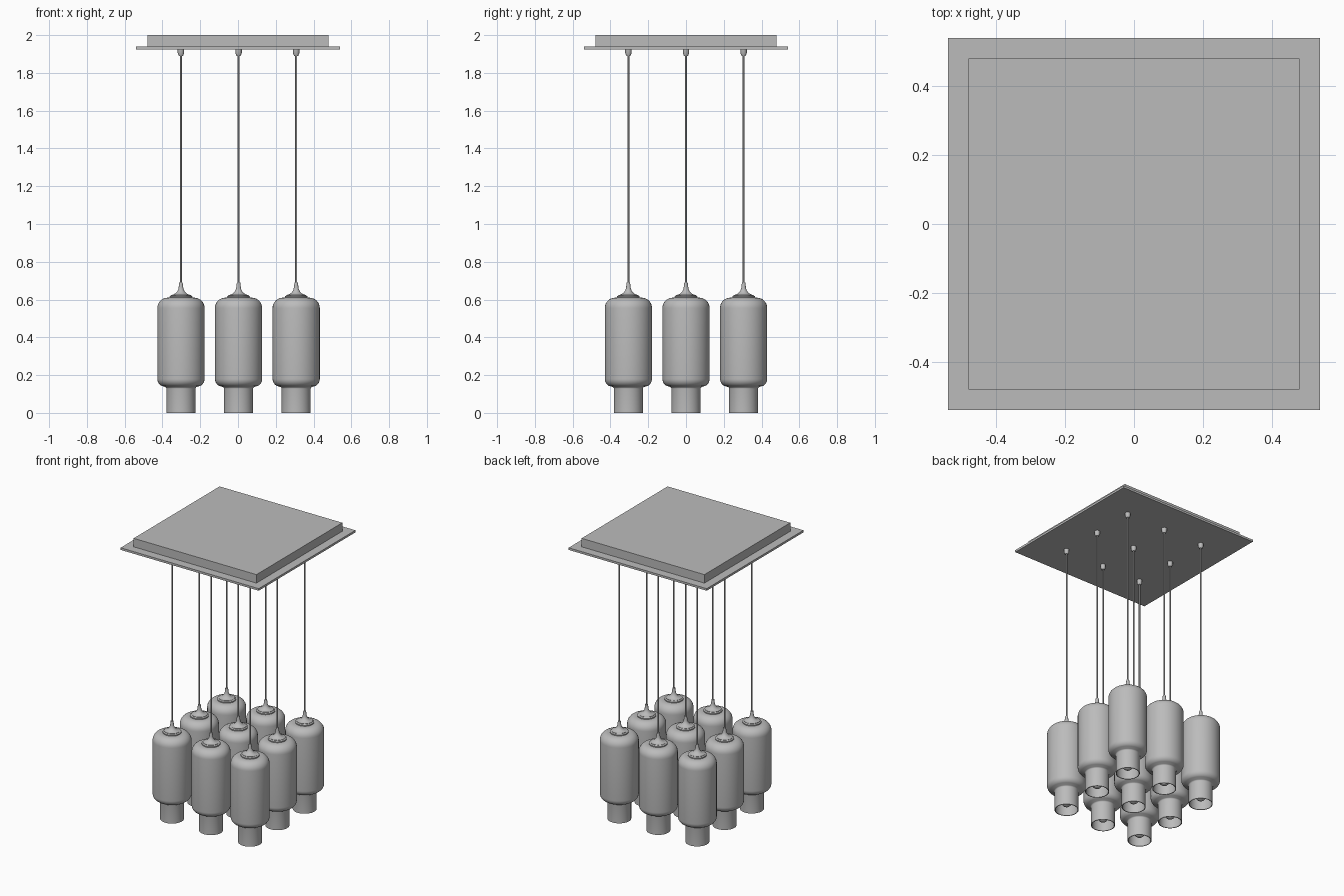
import bpy, math

cube = bpy.data.objects.get("Cube")
if cube:
    bpy.data.objects.remove(cube, do_unlink=True)

grey = bpy.data.materials.new("plain_grey")
grey.use_nodes = True
COLOUR = (0.5, 0.5, 0.5, 1)
grey.diffuse_color = COLOUR
grey.node_tree.nodes["Principled BSDF"].inputs["Base Color"].default_value = COLOUR


def plate(name, width, bottom, top):
    bpy.ops.mesh.primitive_cube_add(size=1, location=(0, 0, (bottom + top) / 2))
    ob = bpy.context.object
    ob.name = name
    ob.scale = (width, width, top - bottom)
    ob.data.materials.append(grey)


def lathe_mesh(name, profile, sides=40):
    """Revolve (radius, height) points around z; zero radius closes to a point."""
    verts, rings, faces = [], [], []
    for r, z in profile:
        count = sides if r > 0 else 1
        rings.append([len(verts) + i for i in range(count)])
        for i in range(count):
            a = 2 * math.pi * i / sides
            verts.append((r * math.cos(a), r * math.sin(a), z))
    for lo, hi in zip(rings, rings[1:]):
        for i in range(sides):
            j = (i + 1) % sides
            quad = [lo[i % len(lo)], lo[j % len(lo)], hi[j % len(hi)], hi[i % len(hi)]]
            faces.append(list(dict.fromkeys(quad)))
    mesh = bpy.data.meshes.new(name)
    mesh.from_pydata(verts, [], faces)
    mesh.materials.append(grey)
    return mesh


def arc(cr, cz, radius, start, end, steps=6):
    """Profile points on a circular arc, angles in degrees."""
    angles = [math.radians(start + (end - start) * i / steps) for i in range(steps + 1)]
    return [(cr + radius * math.cos(a), cz + radius * math.sin(a)) for a in angles]


# Ceiling mount
plate("ceiling_box", 0.96, 1.938, 2.0)
plate("ceiling_plate", 1.08, 1.925, 1.94)

# Glass shade: straight neck, wide body, rounded shoulders, thin open wall
WALL = 0.005
outer = ([(0.077, 0)] + arc(0.087, 0.128, 0.01, 180, 120, 3)
         + arc(0.083, 0.18, 0.042, -60, 0) + arc(0.07, 0.555, 0.055, 0, 90, 8)
         + [(0.02, 0.61)])
inner = ([(0.02, 0.605)] + arc(0.07, 0.555, 0.05, 90, 0, 8)
         + arc(0.083, 0.18, 0.037, 0, -60) + arc(0.087, 0.128, 0.015, 120, 180, 3)
         + [(0.077 - WALL, 0), (0.077, 0)])

# Flared cap with a collar round the cord
cap = ([(0, 0.606), (0.06, 0.606), (0.06, 0.617), (0.052, 0.622)]
       + arc(0.056, 0.668, 0.044, 265, 185, 7)
       + [(0.009, 0.69), (0, 0.69)])

# Lamp holder and long bulb inside the shade
holder = [(0, 0.42), (0.024, 0.42), (0.024, 0.606), (0, 0.606)]
bulb = ([(0, 0.025)] + arc(0, 0.06, 0.035, -75, 0)
        + [(0.035, 0.3), (0.018, 0.38), (0.018, 0.425), (0, 0.425)])

cord = [(0.005, 0.68), (0.005, 1.9)]
ferrule = [(0, 1.89), (0.011, 1.89), (0.017, 1.905), (0.017, 1.926), (0, 1.926)]

parts = {
    "shade": lathe_mesh("shade", outer + inner),
    "cap": lathe_mesh("cap", cap, 32),
    "lamp_holder": lathe_mesh("lamp_holder", holder, 24),
    "bulb": lathe_mesh("bulb", bulb, 24),
    "cord": lathe_mesh("cord", cord, 12),
    "ferrule": lathe_mesh("ferrule", ferrule, 20),
}

# Three by three grid of pendants
SPACING = 0.305
pendants = []
for row in range(3):
    for col in range(3):
        for name, mesh in parts.items():
            ob = bpy.data.objects.new(f"{name}_{row + 1}_{col + 1}", mesh)
            ob.location = ((col - 1) * SPACING + 0.003, (row - 1) * SPACING, 0)
            bpy.context.collection.objects.link(ob)
            pendants.append(ob)

# Shade smoothly once per shared mesh, keeping rims sharp
bpy.ops.object.select_all(action="DESELECT")
for ob in pendants[:len(parts)]:
    ob.select_set(True)
bpy.context.view_layer.objects.active = pendants[0]
bpy.ops.object.shade_smooth_by_angle(angle=math.radians(35))
